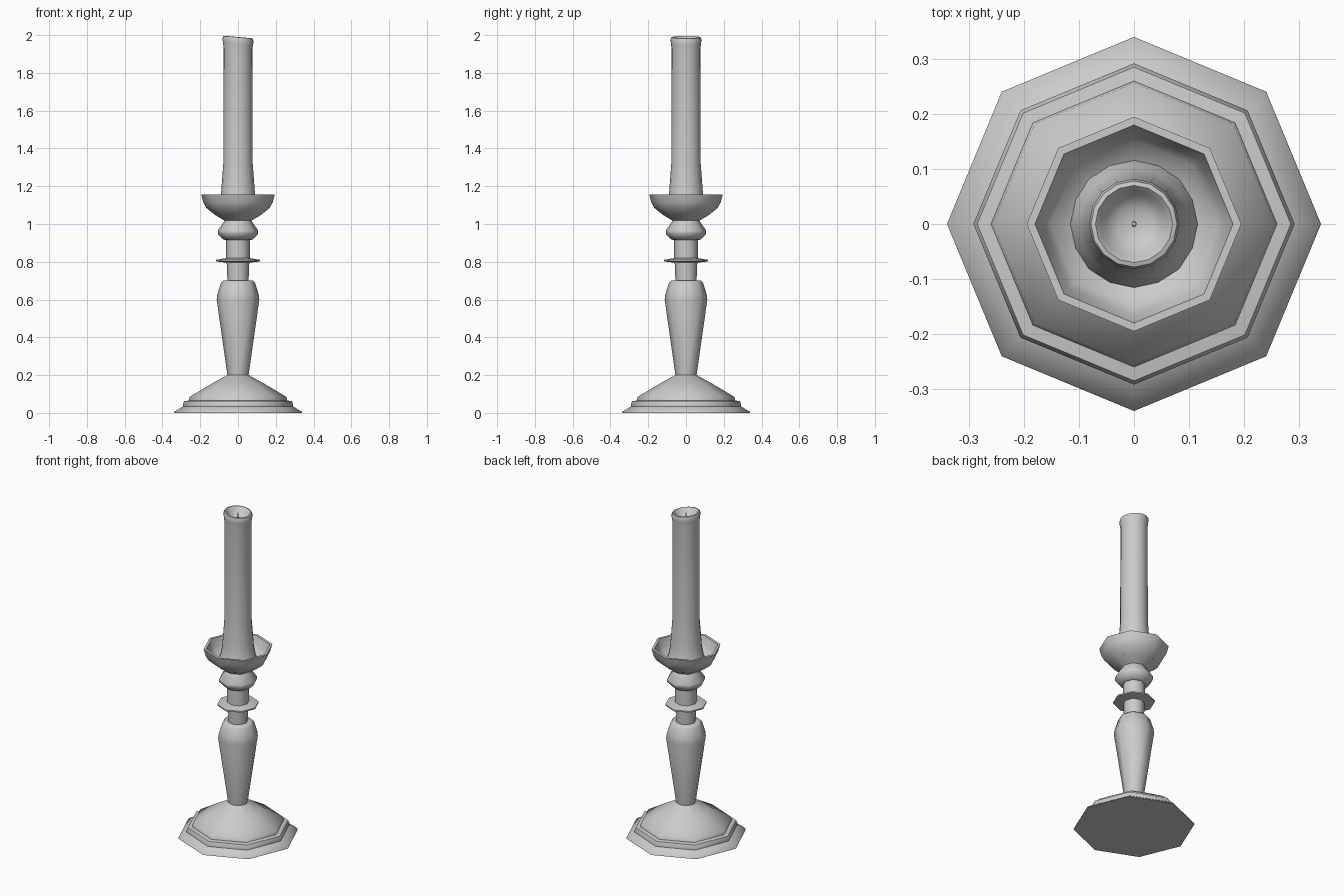
import bpy, bmesh, math

if "Cube" in bpy.data.objects:
    bpy.data.objects.remove(bpy.data.objects["Cube"])


def lathe(name, profile, sides, angle, slant=0.0, slant_from=99.0):
    """Revolve (radius, z) points; slant tilts everything above slant_from."""
    bm = bmesh.new()
    rings = []
    for r, z in profile:
        if r == 0:
            rings.append([bm.verts.new((0, 0, z))])
            continue
        ring = []
        for i in range(sides):
            a = 2 * math.pi * i / sides
            x, y = r * math.cos(a), r * math.sin(a)
            ring.append(bm.verts.new((x, y, z - (slant * x if z > slant_from else 0))))
        rings.append(ring)
    for lo, hi in zip(rings, rings[1:]):
        for i in range(sides):
            j = (i + 1) % sides
            face = [lo[i % len(lo)], lo[j % len(lo)], hi[j % len(hi)], hi[i % len(hi)]]
            bm.faces.new(list(dict.fromkeys(face)))
    bmesh.ops.recalc_face_normals(bm, faces=bm.faces)
    mesh = bpy.data.meshes.new(name)
    bm.to_mesh(mesh)
    bm.free()
    obj = bpy.data.objects.new(name, mesh)
    bpy.context.collection.objects.link(obj)
    bpy.ops.object.select_all(action='DESELECT')
    obj.select_set(True)
    bpy.context.view_layer.objects.active = obj
    bpy.ops.object.shade_smooth_by_angle(angle=math.radians(angle))
    return obj


# Octagonal holder: stepped foot, tapered stem, collar, knop and drip bowl
lathe("candle_holder", [
    (0, 0), (0.34, 0), (0.338, 0.006), (0.292, 0.034),
    (0.292, 0.045), (0.285, 0.062), (0.26, 0.066), (0.256, 0.085),
    (0.13, 0.16), (0.056, 0.2),
    (0.113, 0.6), (0.109, 0.63), (0.09, 0.69), (0.08, 0.7), (0.056, 0.7),
    (0.06, 0.795), (0.117, 0.802), (0.117, 0.81), (0.063, 0.82),
    (0.063, 0.915), (0.078, 0.918), (0.107, 0.948), (0.107, 0.966),
    (0.074, 1.012), (0.072, 1.018),
    (0.12, 1.047), (0.168, 1.085), (0.184, 1.115), (0.195, 1.157), (0.18, 1.157),
    (0.166, 1.11), (0.152, 1.088), (0.1, 1.055), (0, 1.05)], 8, 50)

# Candle with flared wax base, slanted rim and melted hollow
lathe("candle", [
    (0, 1.052), (0.118, 1.052), (0.114, 1.075), (0.1, 1.105), (0.09, 1.16),
    (0.084, 1.24), (0.078, 1.32), (0.076, 1.93), (0.08, 1.955), (0.082, 1.975),
    (0.078, 1.988), (0.07, 1.99), (0.062, 1.982), (0.052, 1.962),
    (0.03, 1.948), (0, 1.945)], 16, 50, slant=0.09, slant_from=1.94)

# Wick
lathe("wick", [(0, 1.94), (0.005, 1.94), (0.004, 1.983), (0, 1.985)], 6, 40)
